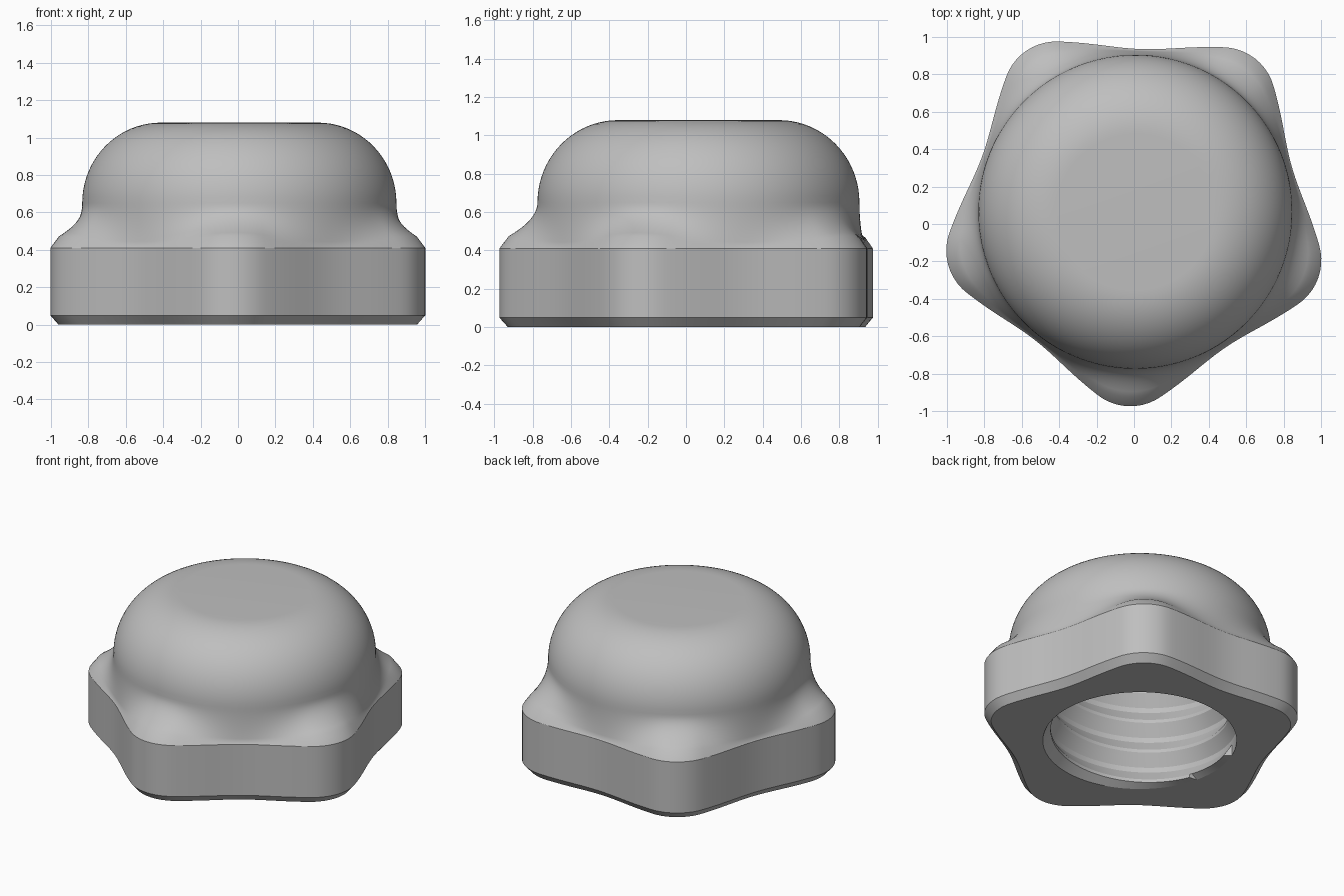
import bpy, bmesh, math
from math import sin, cos, pi, radians

old = bpy.data.objects.get("Cube")
if old:
    bpy.data.objects.remove(old, do_unlink=True)

SEGMENTS = 180
CX, CY = 0.007, 0.065
DOME_R, DOME_Z, TOP_R, TOP_Z = 0.84, 0.65, 0.42, 1.08
HOLE_R, CREST_R, HOLE_TOP, PITCH = 0.62, 0.57, 0.86, 0.22

steel = bpy.data.materials.new("grey_metal")
steel.use_nodes = True
steel.diffuse_color = (0.52, 0.52, 0.52, 1)
steel.node_tree.nodes["Principled BSDF"].inputs["Base Color"].default_value = (0.52, 0.52, 0.52, 1)


def flange_radius(theta):
    """Radius of a five-sided outline with round corners and slightly hollow sides."""
    half, c, rc = radians(36), 0.755, 0.285
    a = abs((theta + radians(92) + half) % (2 * half) - half)
    tangent = math.atan2(rc * sin(half), c + rc * cos(half))
    if a < tangent:
        return c * cos(a) + math.sqrt(rc ** 2 - (c * sin(a)) ** 2)
    u = (a - tangent) / (half - tangent)
    return (c * cos(half) + rc) / cos(half - a) - 0.025 * sin(u * pi / 2) ** 2


def body_profile(theta):
    """Outer section from the hole rim, round the flange and up the dome."""
    big = flange_radius(theta)
    k = max(0.15, min(1, (big - DOME_R) / 0.2))
    shoulder_r, shoulder_z = big - 0.05 * k, 0.41 + 0.065 * k
    pts = [(HOLE_R, 0), (big - 0.045, 0), (big, 0.05), (big, 0.41)]
    for i in range(11):                      # hollow fillet into the dome
        u = i / 10
        pts.append((DOME_R + (shoulder_r - DOME_R) * (1 - u) ** 2,
                    shoulder_z + (DOME_Z - shoulder_z) * u))
    for i in range(1, 21):                   # rounded dome
        t = i / 20 * pi / 2
        pts.append((TOP_R + (DOME_R - TOP_R) * cos(t),
                    DOME_Z + (TOP_Z - DOME_Z) * sin(t)))
    return pts


def thread_profile(theta):
    """Inner section whose ridges climb one pitch per turn."""
    shape = [(0, HOLE_R), (0.08, HOLE_R), (0.46, CREST_R), (0.56, CREST_R), (0.92, HOLE_R)]
    pts = []
    for turn in range(-1, 5):
        for frac, r in shape:
            z = (turn + frac + theta / (2 * pi)) * PITCH
            if z <= 0 or z >= HOLE_TOP:
                r, z = HOLE_R, max(0, min(HOLE_TOP, z))
            pts.append((r, z))
    pts.append((HOLE_R, HOLE_TOP))
    return pts[::-1]


def sweep(name, profile, cap):
    """Turn a section that varies with angle into a smooth shell."""
    bm = bmesh.new()
    columns = []
    for i in range(SEGMENTS + 1):
        theta = 2 * pi * i / SEGMENTS
        columns.append([bm.verts.new((CX + r * cos(theta), CY + r * sin(theta), z))
                        for r, z in profile(theta)])
    for a, b in zip(columns, columns[1:]):
        for j in range(len(a) - 1):
            bm.faces.new((a[j], b[j], b[j + 1], a[j + 1]))
    if cap == "last":
        bm.faces.new([col[-1] for col in columns[:-1]])
    else:
        bm.faces.new([col[0] for col in reversed(columns[:-1])])
    bmesh.ops.remove_doubles(bm, verts=bm.verts, dist=0.0002)
    bmesh.ops.dissolve_degenerate(bm, edges=bm.edges, dist=0.0002)
    mesh = bpy.data.meshes.new(name)
    bm.to_mesh(mesh)
    bm.free()
    obj = bpy.data.objects.new(name, mesh)
    bpy.context.collection.objects.link(obj)
    mesh.materials.append(steel)
    bpy.ops.object.select_all(action="DESELECT")
    obj.select_set(True)
    bpy.context.view_layer.objects.active = obj
    bpy.ops.object.shade_smooth_by_angle(angle=radians(30))
    return obj


# Five-sided flange with dome, and the threaded blind hole beneath it
sweep("domed_cap_body", body_profile, "last")
sweep("threaded_hole", thread_profile, "first")
